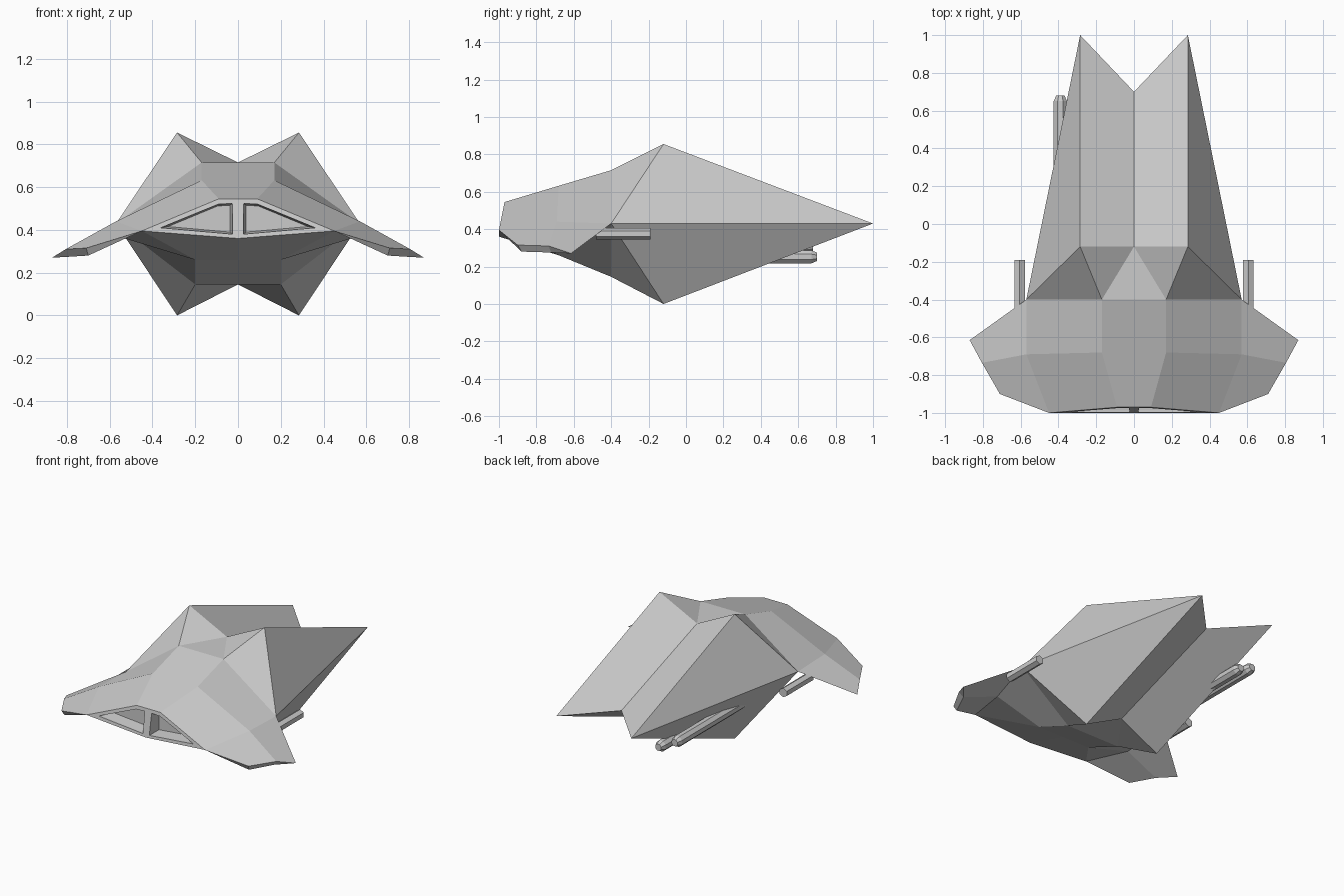
import bpy, bmesh, math

if "Cube" in bpy.data.objects:
    bpy.data.objects.remove(bpy.data.objects["Cube"])


def new_object(name, bm):
    bmesh.ops.recalc_face_normals(bm, faces=bm.faces)
    mesh = bpy.data.meshes.new(name)
    bm.to_mesh(mesh)
    bm.free()
    ob = bpy.data.objects.new(name, mesh)
    bpy.context.collection.objects.link(ob)
    return ob


def loft(bm, rings):
    # Skin a list of vertex rings and cap both ends
    n = len(rings[0])
    for r, s in zip(rings, rings[1:]):
        for i in range(n):
            j = (i + 1) % n
            bm.faces.new((r[i], r[j], s[j], s[i]))
    bm.faces.new(rings[0])
    bm.faces.new(rings[-1])


# Hull: named points of the right half
P = {
    # upper nose, middle and shoulder rows
    "n0": (0, -.97, .545), "n1": (.09, -.97, .545), "n2": (.45, -1, .395), "n3": (.71, -.9, .315),
    "m0": (0, -.68, .632), "m1": (.17, -.68, .632), "m2": (.57, -.69, .44), "m3": (.805, -.735, .31),
    "s0": (0, -.4, .715), "s1": (.17, -.4, .715), "s2": (.57, -.4, .43), "s3": (.87, -.615, .27),
    # twin tail
    "valley": (0, -.12, .715), "ridge": (.285, -.12, .855),
    "notch": (0, .7, .43), "tip": (.285, 1, .43),
    "low_valley": (0, -.12, .145), "keel": (.285, -.12, 0),
    # underside
    "l0": (0, -1, .36), "l3": (.7, -.88, .28),
    "u0": (0, -.68, .26), "u1": (.2, -.68, .26), "u2": (.53, -.69, .36), "u3": (.78, -.72, .275),
    "b0": (0, -.4, .145), "b1": (.2, -.4, .145),
}
FACES = [
    # upper shell
    "n0 n1 m1 m0", "n1 n2 m2 m1", "n2 n3 m3 m2",
    "m0 m1 s1 s0", "m1 m2 s2 s1", "m2 m3 s3 s2",
    # tail
    "s0 s1 valley", "s1 ridge valley", "s1 s2 ridge",
    "valley ridge tip notch", "s2 tip ridge",
    "s2 keel tip", "keel low_valley notch tip",
    "b0 b1 low_valley", "b1 keel low_valley", "b1 s2 keel",
    # nose, wing edge and belly
    "n0 n1 n2 l0", "l0 n2 u1 u0", "n2 u2 u1", "n2 l3 u3 u2",
    "n2 n3 l3", "n3 m3 u3 l3", "m3 s3 u3",
    "u0 u1 b1 b0", "u1 u2 s2 b1", "u2 u3 s3 s2",
]

bm = bmesh.new()
for side in (1, -1):
    verts = {k: bm.verts.new((side * x, y, z)) for k, (x, y, z) in P.items()}
    for face in FACES:
        bm.faces.new([verts[k] for k in face.split()])
bmesh.ops.remove_doubles(bm, verts=bm.verts, dist=1e-4)
hull = new_object("hull", bm)

# Recessed windows: tapered cutters, one each side of the centre bar
window = [(.025, .525), (.09, .522), (.36, .41), (.025, .38)]
cx, cz = .12, .45
bm = bmesh.new()
for side in (1, -1):
    loft(bm, [[bm.verts.new((side * (cx + (x - cx) * k), y, cz + (z - cz) * k))
               for x, z in window]
              for y, k in ((-1.05, 1), (-.985, 1), (-.91, .86))])
cutter = new_object("window_cutter", bm)
cutter.hide_render = True
cutter.hide_viewport = True
mod = hull.modifiers.new("windows", "BOOLEAN")
mod.operation = "DIFFERENCE"
mod.solver = "EXACT"
mod.object = cutter


# Low-poly barrels along y, profile = (y, radius) stations
def barrel(name, x, z, stations, sides):
    bm = bmesh.new()
    angles = [math.tau * (i + .5) / sides for i in range(sides)]
    loft(bm, [[bm.verts.new((x + r * math.cos(a), y, z + r * math.sin(a))) for a in angles]
              for y, r in stations])
    return new_object(name, bm)


# Wing guns under both shoulders
for side, label in ((1, "right"), (-1, "left")):
    barrel("wing_gun_" + label, side * .605, .375, [(-.48, .031), (-.19, .031)], 6)

# Twin exhaust tubes on the left only
barrel("outer_exhaust", -.39, .305, [(-.2, .038), (.65, .038), (.68, .024)], 8)
barrel("inner_exhaust", -.28, .252, [(-.2, .038), (.67, .038), (.7, .024)], 8)
